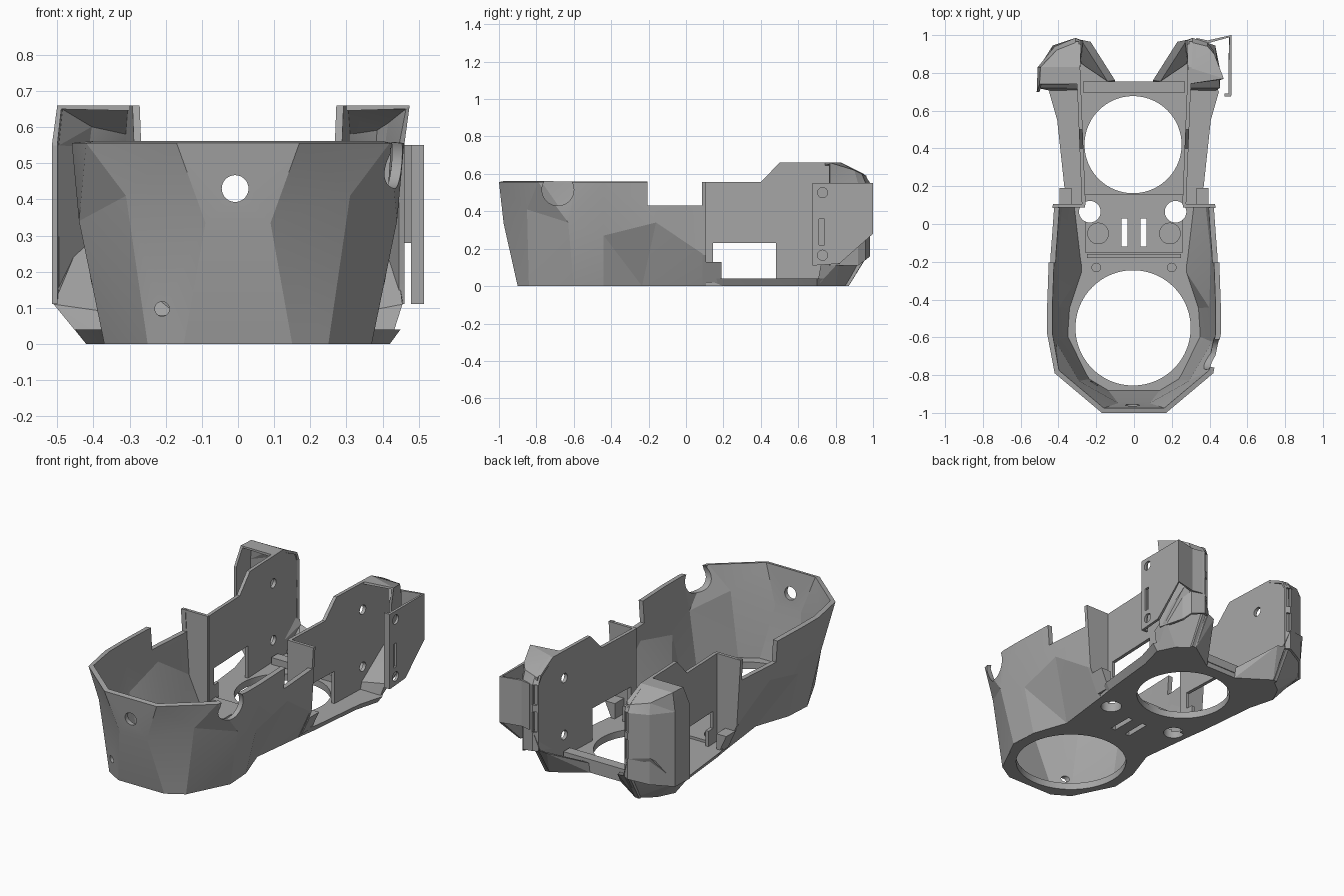
import bpy, bmesh, math
from mathutils import Matrix, Vector

if "Cube" in bpy.data.objects:
    bpy.data.objects.remove(bpy.data.objects["Cube"], do_unlink=True)

grey = bpy.data.materials.new("plain_grey")
grey.use_nodes = True
grey.diffuse_color = (0.38, 0.38, 0.38, 1)
grey.node_tree.nodes["Principled BSDF"].inputs["Base Color"].default_value = grey.diffuse_color


def finish(name, bm, closed=True):
    if closed:
        bmesh.ops.recalc_face_normals(bm, faces=bm.faces)
    me = bpy.data.meshes.new(name)
    bm.to_mesh(me)
    bm.free()
    me.materials.append(grey)
    ob = bpy.data.objects.new(name, me)
    bpy.context.collection.objects.link(ob)
    return ob


def apply_all(ob):
    bpy.ops.object.select_all(action='DESELECT')
    ob.select_set(True)
    bpy.context.view_layer.objects.active = ob
    for m in list(ob.modifiers):
        bpy.ops.object.modifier_apply(modifier=m.name)


def box(name, lo, hi):
    bm = bmesh.new()
    lo, hi = Vector(lo), Vector(hi)
    size = hi - lo
    bmesh.ops.create_cube(bm, size=1, matrix=Matrix.Translation((lo + hi) / 2) @ Matrix.Diagonal((*size, 1)))
    return finish(name, bm)


def tube(name, centre, radius, depth, axis='Z', sides=64):
    bm = bmesh.new()
    turn = {'X': Matrix.Rotation(math.pi / 2, 4, 'Y'), 'Y': Matrix.Rotation(math.pi / 2, 4, 'X'),
            'Z': Matrix.Identity(4)}[axis]
    bmesh.ops.create_cone(bm, cap_ends=True, segments=sides, radius1=radius, radius2=radius,
                          depth=depth, matrix=Matrix.Translation(centre) @ turn)
    return finish(name, bm)


def loft(name, rows, thick=0, close=False, cap=None):
    """Join matching rows of points; a closed loft is capped, an open one gets thickness."""
    bm = bmesh.new()
    grid = [[bm.verts.new(p) for p in r] for r in rows]
    n = len(rows[0])
    for a, b in zip(grid, grid[1:]):
        for i in range(n if close else n - 1):
            j = (i + 1) % n
            bm.faces.new((a[i], a[j], b[j], b[i]))
    if close:
        bm.faces.new(grid[0][::-1])
        bm.faces.new(grid[-1])
    if cap:
        bm.faces.new(grid[-1] + [bm.verts.new(p) for p in cap])
    bm.normal_update()
    bmesh.ops.triangulate(bm, faces=list(bm.faces))
    ob = finish(name, bm, close)
    if thick:
        m = ob.modifiers.new("thickness", 'SOLIDIFY')
        m.thickness, m.offset = thick, -1
        apply_all(ob)
    return ob


def hull(name, pts):
    bm = bmesh.new()
    for p in pts:
        bm.verts.new(p)
    bmesh.ops.convex_hull(bm, input=bm.verts)
    return finish(name, bm)


def cut(targets, *cutters):
    for c in cutters:
        for t in targets:
            m = t.modifiers.new("cut", 'BOOLEAN')
            m.operation, m.solver, m.object = 'DIFFERENCE', 'EXACT', c
            apply_all(t)
        bpy.data.objects.remove(c, do_unlink=True)


def both(half):
    """Mirror a front-to-back half row into a full row running right, front, left."""
    return [(-p[0], *p[1:]) for p in half[::-1]] + list(half)


# Faceted front bowl
foot_row = [(.15, -.9, 0), (.25, -.84, 0), (.37, -.6, 0), (.36, -.44, 0), (.29, -.235, 0), (.33, .1, 0)]
mid_row = [(.09, -.975, .335), (.31, -.85, .41), (.44, -.63, .34), (.425, -.44, .27), (.435, -.16, .34), (.405, .1, .165)]
rim_row = [(.17, -1, .556), (.42, -.79, .556), (.46, -.58, .556), (.46, -.44, .556), (.45, -.16, .556), (.43, .1, .556)]
bowl = loft("front_bowl", [both(foot_row), both(mid_row), both(rim_row)], thick=.028)
cut([bowl],
    box("notch", (-1, -.205, .43), (1, .085, .8)),
    tube("side_notch", (.45, -.685, .515), .085, .25, 'X'),
    tube("front_hole", (-.008, -1, .43), .037, .2, 'Y'),
    tube("screw_hole", (-.21, -.9, .097), .02, .2, 'Y'))

# Floor plate with its round openings
edge = [(.15, -.9), (.25, -.84), (.365, -.6), (.36, -.44), (.29, -.235), (.33, .1),
        (.345, .2), (.38, .55), (.42, .7), (.37, .8), (.28, .87), (.1, .75)]
under = both([(x, y, 0) for x, y in edge])
over = both([(x * (1.07 if y > .15 else 1), y, .04) for x, y in edge])
floor = loft("floor_plate", [under, over], close=True)
deck = box("raised_deck", (-.26, -.15, .03), (.26, .16, .055))
cut([floor, deck], tube("rear_opening", (-.005, .42, 0), .257, .4, sides=96))
cut([floor], tube("front_opening", (-.005, -.55, 0), .305, .4, sides=96))
for s in (-1, 1):
    cut([floor, deck], tube("deck_hole", (s * .227 - .007, .065, 0), .057, .4),
        box("vent_slot", (s * .05 - .015, -.12, -.1), (s * .05 + .015, .03, .1)))
    tube("deck_boss", (s * .19, -.05, .05), .057, .03)
    tube("floor_boss", (s * .2, -.23, .04), .025, .04, sides=32)
box("deck_lip", (-.25, -.18, .03), (.25, -.16, .075))
box("rear_bar", (-.27, .695, .03), (.27, .755, .08))

# Rear side walls: an outline that spreads slightly towards the back
outline = [(.1, 0), (.1, .556), (.4, .556), (.5, .66), (.83, .66), (.965, .59), (.965, .16), (.87, .0)]
walls = {}
for s, side in ((1, "left"), (-1, "right")):
    def slab(off):
        return [(s * (.262 + .04 * y + off), y, z) for y, z in outline]
    walls[s] = loft(side + "_wall", [slab(-.01), slab(.01)], close=True)
    cut([walls[s]], box("window", (s * .3 - .2, .19, .04), (s * .3 + .2, .48, .23)),
        box("window_step", (s * .3 - .2, .145, .13), (s * .3 + .2, .2, .23)))
    # Panel and sloped block where the wall meets the bowl
    loft(side + "_step_panel", [[(s * x, y, z) for x, z in ((.26, 0), (.33, 0), (.405, .165), (.43, .556), (.26, .556))]
                                for y in (.088, .106)], close=True)
    hull(side + "_corner_block", [(s * x, y, z) for y in (.1, .19)
                                  for x, z in ((.33, .02), (.345, .02), (.395, .13), (.33, .13))])
    # Tapered foot below the rear pod, and brace beside the rear gap
    wide = .455 if s > 0 else .51
    hull(side + "_pod_foot", [(s * x, y, z) for x, y, z in (
        (.28, .87, 0), (.37, .8, 0), (.42, .7, 0), (.3, .7, 0), (.27, .97, .17), (.31, .985, .28),
        (.43, .945, .3), (wide, .82, .13), (wide, .72, .11), (.3, .72, .08))])
    hull(side + "_pod_brace", [(s * x, y, z) for x, y, z in (
        (.1, .75, .0), (.28, .87, .0), (.1, .76, .06), (.23, .965, .16), (.28, .975, .17),
        (.28, .9, .1), (.14, .755, .06), (.28, .85, .05))])

# Right rear pod: rounded shell, open towards the front
base = [(-.28, .97), (-.31, .985), (-.42, .94), (-.51, .83), (-.515, .7)]
top = [(-.28, .95, .6), (-.31, .96, .59), (-.41, .92, .61), (-.495, .83, .66), (-.5, .74, .66)]
low = (.16, .16, .14, .11, .11)
right_pod = loft("right_pod", [[(*p, z) for p, z in zip(base, low)], [(*p, .55) for p in base], top],
                 thick=.015, cap=[(-.285, .74, .66), (-.285, .83, .66)])

# Left rear pod: narrower shell with a separate mounting fin
base = [(.46, .77), (.42, .92), (.39, .96), (.31, .985), (.28, .97)]
top = [(.475, .77, .66), (.425, .9, .62), (.39, .94, .6), (.31, .96, .59), (.28, .95, .6)]
left_pod = loft("left_pod", [[(*p, z) for p, z in zip(base, low[::-1])], [(*p, .55) for p in base], top],
                thick=.015, cap=[(.285, .83, .66), (.285, .74, .66)])
fin_path = [(.515, .68, .11), (.515, .82, .12), (.515, 1, .28), (.39, .972, .28), (.33, .985, .28)]
fin = loft("left_fin", [fin_path, [(x, y, .55) for x, y, z in fin_path]], thick=.015)
box("left_fin_lip", (.478, .676, .11), (.514, .69, .55))

# Screw holes and slots through the walls, fin and pods
for z in (.5, .165):
    cut([*walls.values(), fin], tube("pod_hole", (0, .73, z), .027, 1.4, 'X', 32))
cut([fin], box("fin_slot", (.45, .71, .22), (.55, .74, .36)))
for s, pod in ((1, left_pod), (-1, right_pod)):
    for z in (.27, .43):
        cut([pod], box("rear_slot", (s * .3 - .012, .9, z), (s * .3 + .012, 1.1, z + .12)))

# Smooth the gentle facet joints and keep the hard edges
for ob in bpy.context.collection.objects:
    if ob.type == 'MESH' and grey.name in ob.data.materials:
        bpy.ops.object.select_all(action='DESELECT')
        ob.select_set(True)
        bpy.context.view_layer.objects.active = ob
        bpy.ops.object.shade_smooth_by_angle(angle=math.radians(12))
